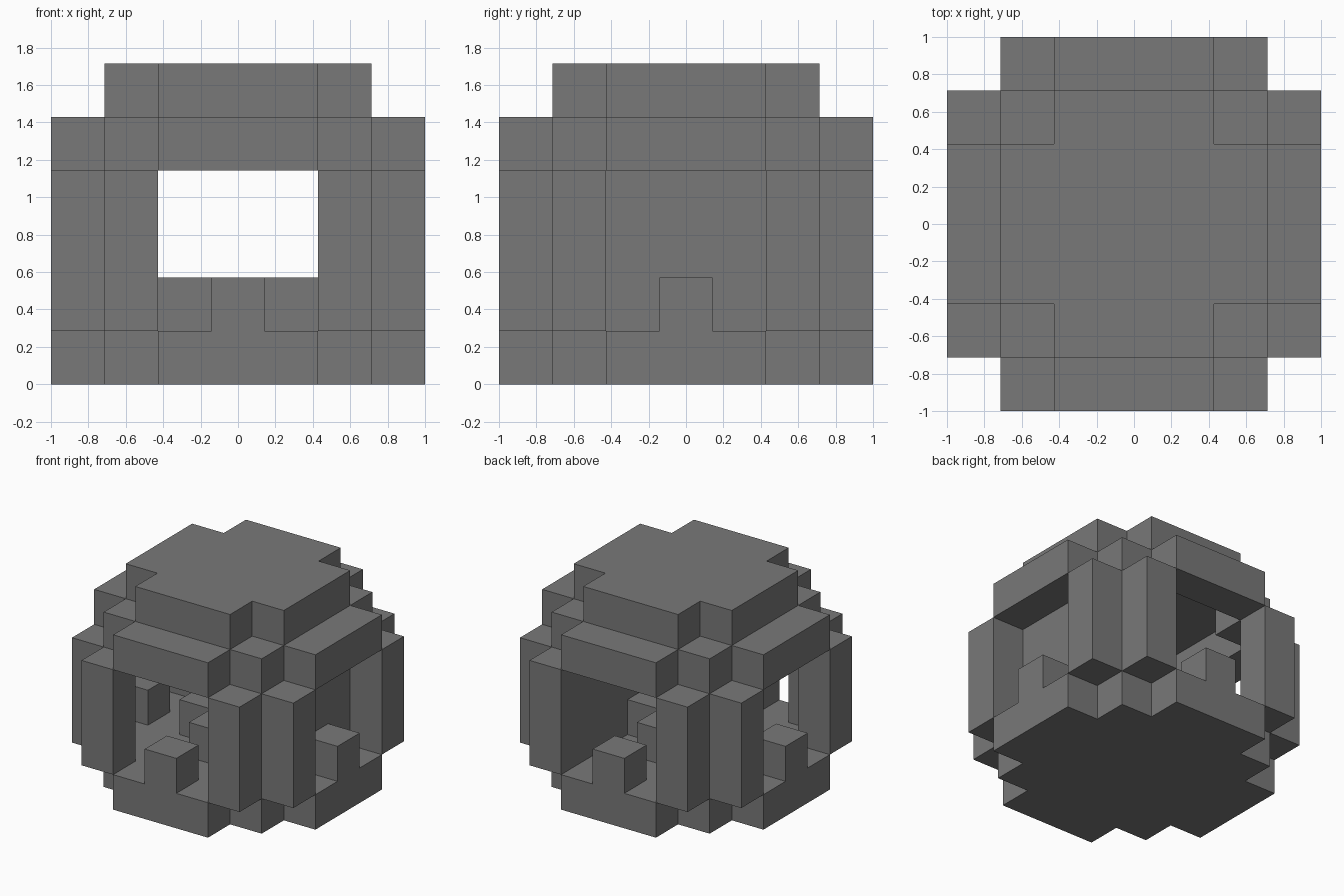
import bpy, bmesh, math
from mathutils import Vector

cube = bpy.data.objects.get("Cube")
if cube:
    bpy.data.objects.remove(cube, do_unlink=True)

U = 2 / 7  # edge length of one block

grey = bpy.data.materials.new("stone_grey")
grey.use_nodes = True
COLOUR = (0.19, 0.19, 0.19, 1)
grey.diffuse_color = COLOUR
grey.node_tree.nodes["Principled BSDF"].inputs["Base Color"].default_value = COLOUR


def cells(rule, z0, z1):
    """Grid cells in layers z0..z1 whose column passes the rule."""
    return {(x, y, z) for x in range(-3, 4) for y in range(-3, 4)
            for z in range(z0, z1 + 1) if rule(x, y)}


def plus(x, y, reach):
    """Square of the given reach without its corners."""
    return max(abs(x), abs(y)) <= reach and not abs(x) == abs(y) == reach


def footprint(x, y):
    a, b = sorted((abs(x), abs(y)))
    return b <= 2 or a <= 1


parts = {
    # stepped floor slab and the roof cap
    "floor": cells(footprint, 0, 0),
    "roof": cells(lambda x, y: plus(x, y, 2), 5, 5),
    # ring carrying the roof, open in the middle
    "roof_rim": cells(lambda x, y: footprint(x, y) and not plus(x, y, 2), 4, 4),
    # solid wall closing the left side
    "side_wall": cells(lambda x, y: x == 2 and abs(y) <= 2, 1, 3),
    # plus-shaped block in the middle of the floor
    "centre_block": cells(lambda x, y: abs(x) + abs(y) <= 1, 1, 1),
}
# low sill block in each of the four openings
for name, pos in (("front", (0, -3)), ("back", (0, 3)),
                  ("left", (3, 0)), ("right", (-3, 0))):
    parts[name + "_sill_block"] = cells(lambda x, y: (x, y) == pos, 1, 1)
# pair of pillars at each corner
for sx, side in ((1, "left"), (-1, "right")):
    for sy, end in ((1, "back"), (-1, "front")):
        for px, py, kind in ((2, 3, "end"), (3, 2, "side")):
            pos = (sx * px, sy * py)
            parts[f"{end}_{side}_{kind}_pillar"] = cells(lambda x, y: (x, y) == pos, 1, 3)

solid = set().union(*parts.values())
DIRECTIONS = [Vector(s * (i == a) for i in range(3)) for a in range(3) for s in (1, -1)]


def build(name, part):
    """Mesh the exposed sides of a part and merge flat areas."""
    bm = bmesh.new()
    for cell in part:
        centre = Vector(cell) + Vector((0, 0, 0.5))
        for n in DIRECTIONS:
            if tuple(int(v) for v in Vector(cell) + n) in solid:
                continue
            t = Vector((n.y, n.z, n.x))
            b = n.cross(t)
            corners = [centre + (n + t * i + b * j) / 2
                       for i, j in ((1, 1), (-1, 1), (-1, -1), (1, -1))]
            bm.faces.new([bm.verts.new(c * U) for c in corners])
    bmesh.ops.remove_doubles(bm, verts=bm.verts, dist=0.001)
    bmesh.ops.dissolve_limit(bm, angle_limit=math.radians(1),
                             verts=bm.verts, edges=bm.edges)
    mesh = bpy.data.meshes.new(name)
    bm.to_mesh(mesh)
    bm.free()
    mesh.materials.append(grey)
    bpy.context.collection.objects.link(bpy.data.objects.new(name, mesh))


for part_name, part_cells in parts.items():
    build(part_name, part_cells)
